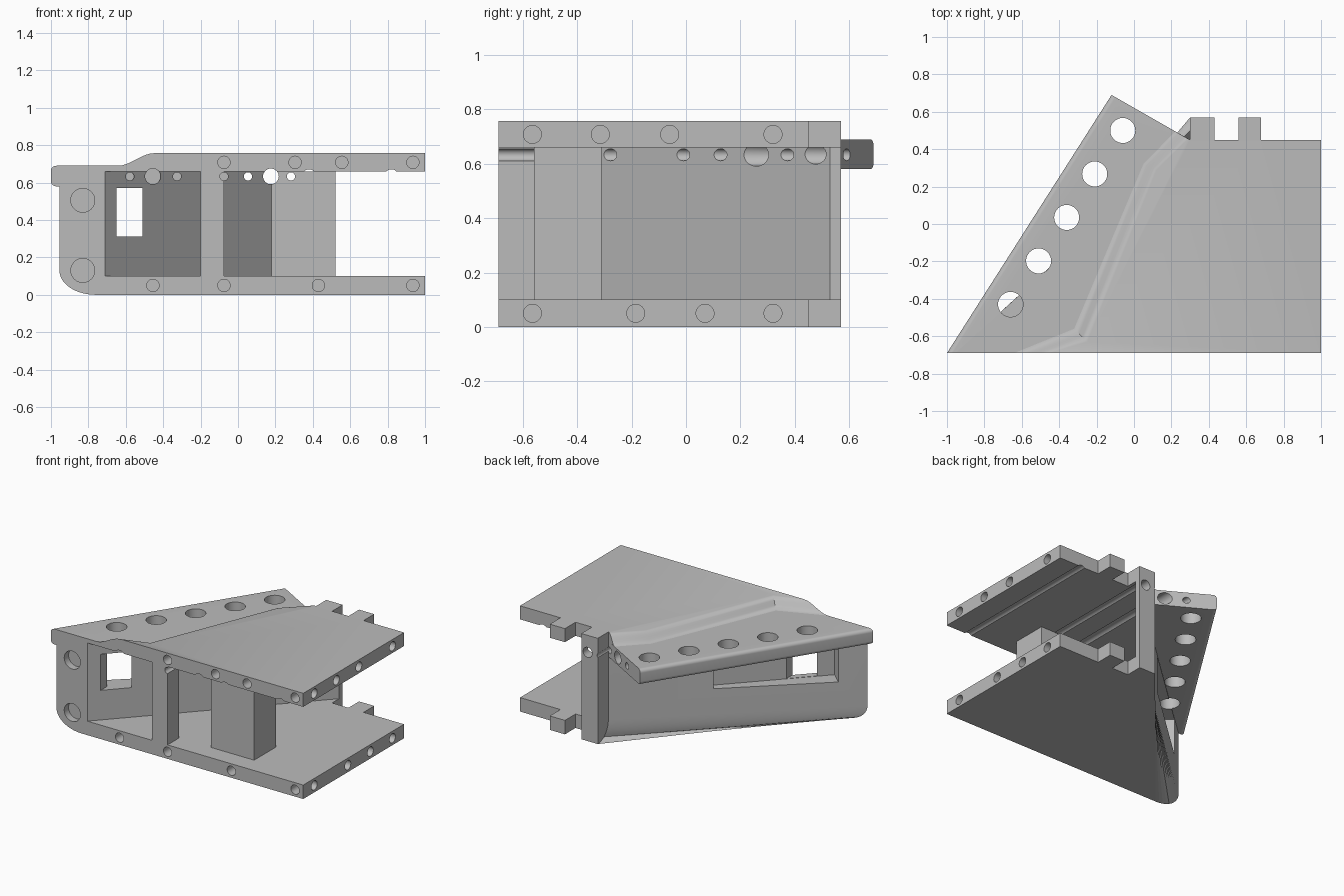
import bpy, bmesh, math
from mathutils import Vector

if "Cube" in bpy.data.objects:
    bpy.data.objects.remove(bpy.data.objects["Cube"], do_unlink=True)

grey = bpy.data.materials.new("plain grey")
grey.use_nodes = True
grey.diffuse_color = (0.5, 0.5, 0.5, 1)
grey.node_tree.nodes["Principled BSDF"].inputs["Base Color"].default_value = (0.5, 0.5, 0.5, 1)


def finish(bm, name):
    bmesh.ops.recalc_face_normals(bm, faces=bm.faces)
    mesh = bpy.data.meshes.new(name)
    bm.to_mesh(mesh)
    bm.free()
    mesh.materials.append(grey)
    ob = bpy.data.objects.new(name, mesh)
    bpy.context.collection.objects.link(ob)
    return ob


def loft(name, rings, round_edge=None):
    """Stack of (outline, z) rings; round_edge = (test on an edge, radius)."""
    bm = bmesh.new()
    loops = [[bm.verts.new((x, y, z)) for x, y in pts] for pts, z in rings]
    n = len(loops[0])
    bm.faces.new(loops[0])
    bm.faces.new(loops[-1])
    for a, b in zip(loops, loops[1:]):
        for i in range(n):
            j = (i + 1) % n
            bm.faces.new((a[i], a[j], b[j], b[i]))
    if round_edge:
        test, radius = round_edge
        edges = [e for e in bm.edges if test(*[v.co for v in e.verts])]
        bmesh.ops.bevel(bm, geom=edges, offset=radius, segments=10, profile=0.5, affect='EDGES')
    return finish(bm, name)


def prism(name, pts, z0, z1, round_edge=None):
    return loft(name, [(pts, z0), (pts, z1)], round_edge)


def box(name, x0, x1, y0, y1, z0, z1):
    return prism(name, [(x0, y0), (x1, y0), (x1, y1), (x0, y1)], z0, z1)


def rods(name, specs):
    """Cylinders given as (start, end, radius), used for drilling."""
    bm = bmesh.new()
    for a, b, r in specs:
        a, b = Vector(a), Vector(b)
        turn = (b - a).to_track_quat('Z', 'Y').to_matrix().to_4x4()
        turn.translation = (a + b) / 2
        bmesh.ops.create_cone(bm, cap_ends=True, segments=32, radius1=r, radius2=r,
                              depth=(b - a).length, matrix=turn)
    return finish(bm, name)


def carve(ob, cutters):
    bpy.context.view_layer.objects.active = ob
    for c in cutters:
        mod = ob.modifiers.new(c.name, 'BOOLEAN')
        mod.operation, mod.solver, mod.object = 'DIFFERENCE', 'EXACT', c
        bpy.ops.object.modifier_apply(modifier=mod.name)


FRONT, BACK, TOP = -0.69, 0.45, 0.757
DECK, ROOF, FLOOR = 0.69, 0.66, 0.1
tabs = [(1, FRONT), (1, BACK), (.68, BACK), (.68, .57), (.56, .57), (.56, BACK),
        (.43, BACK), (.43, .57), (.30, .57), (.30, BACK)]


def slanted(a, b):
    return abs(a.z - b.z) < .01 and min(a.x, b.x) < -.9 and abs(a.x - b.x) > .5 and abs(a.y - b.y) > .5


# Main shell with a rounded lower edge along the slanted wall
shell = prism("shell", [(-.955, FRONT)] + tabs, 0, DECK,
              (lambda a, b: slanted(a, b) and a.z < .01, .13))

# Overhanging side flange
flange = prism("flange", [(-1, FRONT), (-.12, .69), (.30, BACK), (-.73, FRONT)], .58, DECK,
               (lambda a, b: slanted(a, b) and max(a.y, b.y) > .6, .025))

# Raised top plate with a soft ramp down to the flange
low = [(.22, .495), (.05, .32), (-.32, -.56), (-.64, FRONT)]
high = [(.29, .455), (.12, .29), (-.25, -.63), (-.45, FRONT)]
rings = []
for k in range(9):
    t = k / 8
    rise = t * t * (3 - 2 * t)
    edge = [(p[0] + (q[0] - p[0]) * t, p[1] + (q[1] - p[1]) * t) for p, q in zip(low, high)]
    rings.append((tabs + edge, DECK + (TOP - DECK) * rise))
top_plate = loft("top_plate", rings)

# Inner supports
front_post = box("front_post", -.20, -.075, FRONT, -.56, FLOOR, ROOF)
inner_block = box("inner_block", .18, .52, -.56, -.31, FLOOR, ROOF)

# Cavity, side pocket and window
cavity = prism("cavity", [(-.711, -.9), (-.711, FRONT), (.43, .53), (.43, .9), (1.2, .9), (1.2, -.9)],
               FLOOR, ROOF)
pocket = prism("pocket", [(-.73, -.64), (-.17, -.05), (-.50, .26), (-1.06, -.33)], .31, .575)
window = box("window", -.65, -.51, -.8, 0, .312, .57)

# Vertical holes through the flange
flange_holes = rods("flange_holes", [
    ((-.66 + .15 * i, -.43 + .2325 * i, .575), (-.66 + .15 * i, -.43 + .2325 * i, .9), .067)
    for i in range(5)])

# Pin holes running front to back under the roof
pins = [(-.578, .022, -.5), (-.455, .042, -.35), (-.326, .022, -.2), (-.075, .022, .1),
        (.053, .022, 1), (.176, .042, 1), (.283, .022, 1)]
pin_holes = rods("pin_holes", [((x, -.9, .633), (x, y, .633), r) for x, r, y in pins])
grooves = rods("grooves", [((x, -.9, .635), (x, .9, .635), .036) for x in (.38, .82)])

# Blind holes in the front and end edges
drill = []
for z, xs, ys in ((.708, (-.075, .305, .555, .935), (-.565, -.315, -.06, .32)),
                  (.05, (-.455, -.075, .43, .935), (-.565, -.185, .07, .32))):
    drill += [((x, -.8, z), (x, -.61, z), .033) for x in xs]
    drill += [((1.1, y, z), (.92, y, z), .033) for y in ys]
drill += [((-.83, -.8, z), (-.83, -.64, z), .064) for z in (.505, .13)]
edge_holes = rods("edge_holes", drill)

carve(shell, [cavity, pocket, window, flange_holes, pin_holes, grooves, edge_holes])
carve(flange, [cavity, flange_holes, pin_holes])
carve(top_plate, [edge_holes])
carve(front_post, [pin_holes])
carve(inner_block, [pin_holes])
for c in (cavity, pocket, window, flange_holes, pin_holes, grooves, edge_holes):
    bpy.data.objects.remove(c, do_unlink=True)

# Smooth shading on the rounded parts
for ob in (shell, flange, top_plate, front_post, inner_block):
    bpy.ops.object.select_all(action='DESELECT')
    ob.select_set(True)
    bpy.context.view_layer.objects.active = ob
    bpy.ops.object.shade_smooth_by_angle(angle=math.radians(30))
